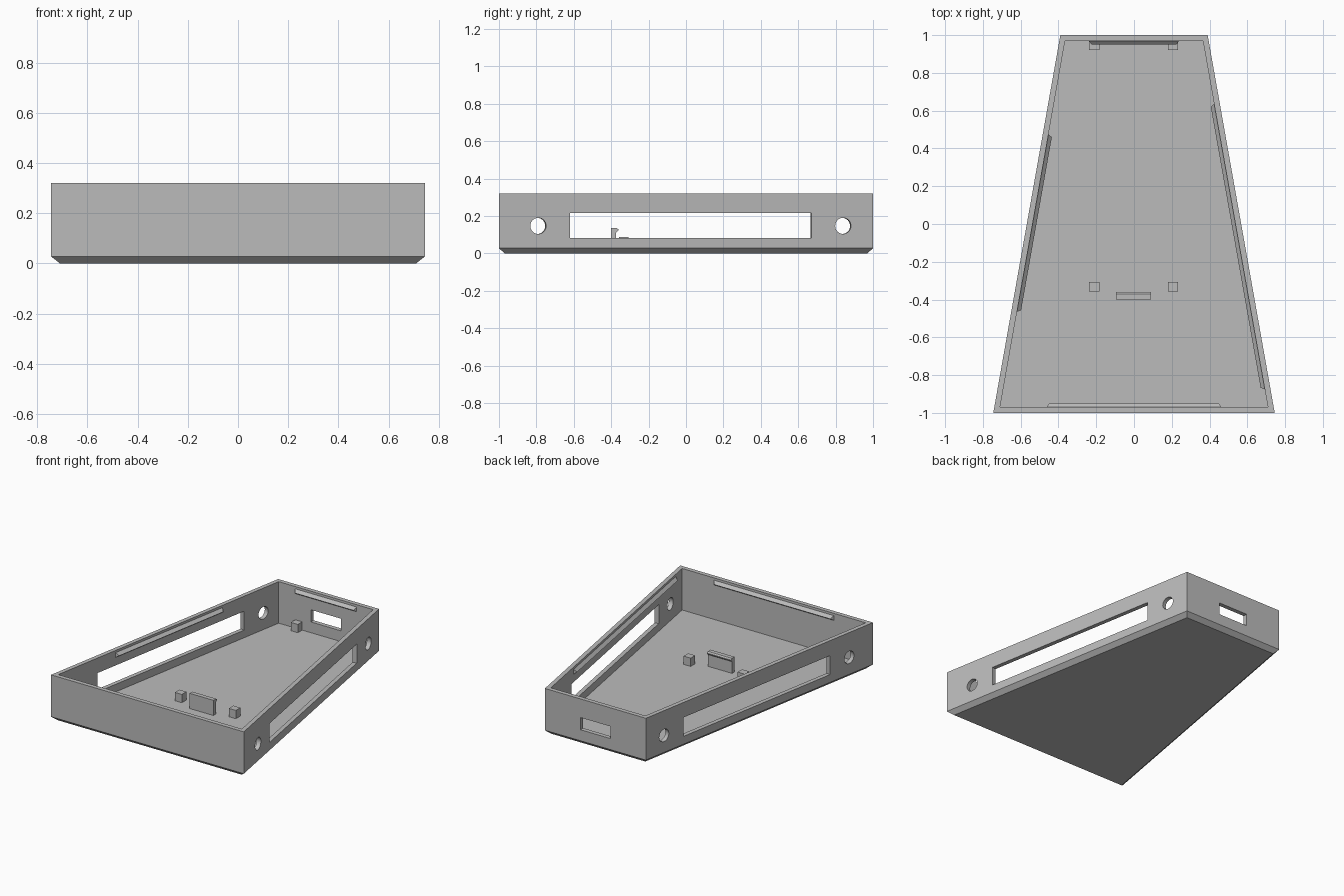
import bpy, bmesh, math
from mathutils import Matrix, Vector

if "Cube" in bpy.data.objects:
    bpy.data.objects.remove(bpy.data.objects["Cube"])

H, WALL, FLOOR = 0.32, 0.03, 0.03
SLOPE = 0.1775                      # how fast the side walls close in
ANG = math.atan(SLOPE)

grey = bpy.data.materials.new("plain grey")
grey.diffuse_color = (0.5, 0.5, 0.5, 1)
grey.use_nodes = True
grey.node_tree.nodes["Principled BSDF"].inputs["Base Color"].default_value = grey.diffuse_color


def half_width(y, inset=0.0):
    return 0.5675 - SLOPE * y - inset / math.cos(ANG)


def make(name, bm, matrix=None):
    bmesh.ops.recalc_face_normals(bm, faces=bm.faces)
    me = bpy.data.meshes.new(name)
    bm.to_mesh(me)
    bm.free()
    me.materials.append(grey)
    ob = bpy.data.objects.new(name, me)
    if matrix:
        ob.matrix_world = matrix
    bpy.context.collection.objects.link(ob)
    return ob


def loft(name, rings, matrix=None):
    """Join rings of equal length and cap both ends."""
    bm = bmesh.new()
    vs = [[bm.verts.new(p) for p in r] for r in rings]
    n = len(vs[0])
    for a, b in zip(vs, vs[1:]):
        for i in range(n):
            j = (i + 1) % n
            bm.faces.new((a[i], a[j], b[j], b[i]))
    bm.faces.new(vs[0][::-1])
    bm.faces.new(vs[-1])
    return make(name, bm, matrix)


def box(name, lo, hi, matrix=None):
    rings = [[(lo[0], lo[1], z), (hi[0], lo[1], z), (hi[0], hi[1], z), (lo[0], hi[1], z)]
             for z in (lo[2], hi[2])]
    return loft(name, rings, matrix)


def outline(inset, z):
    f, b = -1 + inset, 1 - inset
    return [(-half_width(f, inset), f, z), (half_width(f, inset), f, z),
            (half_width(b, inset), b, z), (-half_width(b, inset), b, z)]


def wall_frame(x, y, inward, z=0.0):
    """Local x runs along the wall, local y points into the tray."""
    n = Vector(inward).normalized()
    t = n.cross(Vector((0, 0, 1)))
    m = Matrix((t, n, (0, 0, 1))).transposed().to_4x4()
    m.translation = (x, y, z)
    return m


# Tapered tray with a chamfered underside
tray = loft("tray", [outline(0.03, 0), outline(0, 0.028), outline(0, H),
                     outline(WALL, H), outline(WALL, FLOOR)])

# Openings: long slot and two round holes per side, one slot at the back
cutters = []
for s in (-1, 1):
    inward = (-s, -s * s * SLOPE, 0)
    y0, y1 = -0.62, 0.67
    ym = (y0 + y1) / 2
    hl = (y1 - y0) / 2 / math.cos(ANG)
    m = wall_frame(s * half_width(ym), ym, inward)
    cutters.append(box("side_slot_cutter", (-hl, -0.06, 0.083), (hl, 0.06, 0.215), m))
    for y in (-0.79, 0.84):
        m = wall_frame(s * half_width(y), y, inward, 0.147)
        ring = [(0.043 * math.cos(a), 0.043 * math.sin(a))
                for a in (2 * math.pi * i / 32 for i in range(32))]
        cutters.append(loft("hole_cutter", [[(u, d, v) for u, v in ring]
                                            for d in (-0.06, 0.06)], m))
cutters.append(box("back_slot_cutter", (-0.115, 0.9, 0.105), (0.115, 1.1, 0.19)))

bpy.context.view_layer.objects.active = tray
for c in cutters:
    mod = tray.modifiers.new("cut", 'BOOLEAN')
    mod.operation, mod.solver, mod.object = 'DIFFERENCE', 'EXACT', c
    bpy.ops.object.modifier_apply(modifier=mod.name)
for c in cutters:
    bpy.data.objects.remove(c)


# Snap ridges just below the rim on the inner walls
def ridge(name, x, y, inward, length):
    h = length / 2

    def section(sign):
        return [(sign * h, -0.004, 0.268), (sign * (h - 0.015), 0.02, 0.285),
                (sign * h, -0.004, 0.308)]
    loft(name, [section(-1), section(1)], wall_frame(x, y, inward))


ridge("front_ridge", 0, -1 + WALL, (0, 1, 0), 0.93)
ridge("back_ridge", 0, 1 - WALL, (0, -1, 0), 0.48)
ridge("left_ridge", -half_width(0.005, WALL), 0.005, (1, -SLOPE, 0), 0.96)
ridge("right_ridge", half_width(-0.12, WALL), -0.12, (-1, -SLOPE, 0), 1.54)

# Four small support blocks
for x in (-0.21, 0.207):
    for label, y in (("front", -0.333), ("back", 0.947)):
        box(label + "_support_block", (x - 0.027, y - 0.025, FLOOR - 0.005),
            (x + 0.027, y + 0.025, 0.088))

# Upright clip with a small hooked lip
profile = [(-0.4, FLOOR - 0.005), (-0.373, FLOOR - 0.005), (-0.373, 0.112),
           (-0.361, 0.122), (-0.361, 0.128), (-0.37, 0.136), (-0.4, 0.136)]
loft("clip", [[(x, y, z) for y, z in profile] for x in (-0.095, 0.09)])
